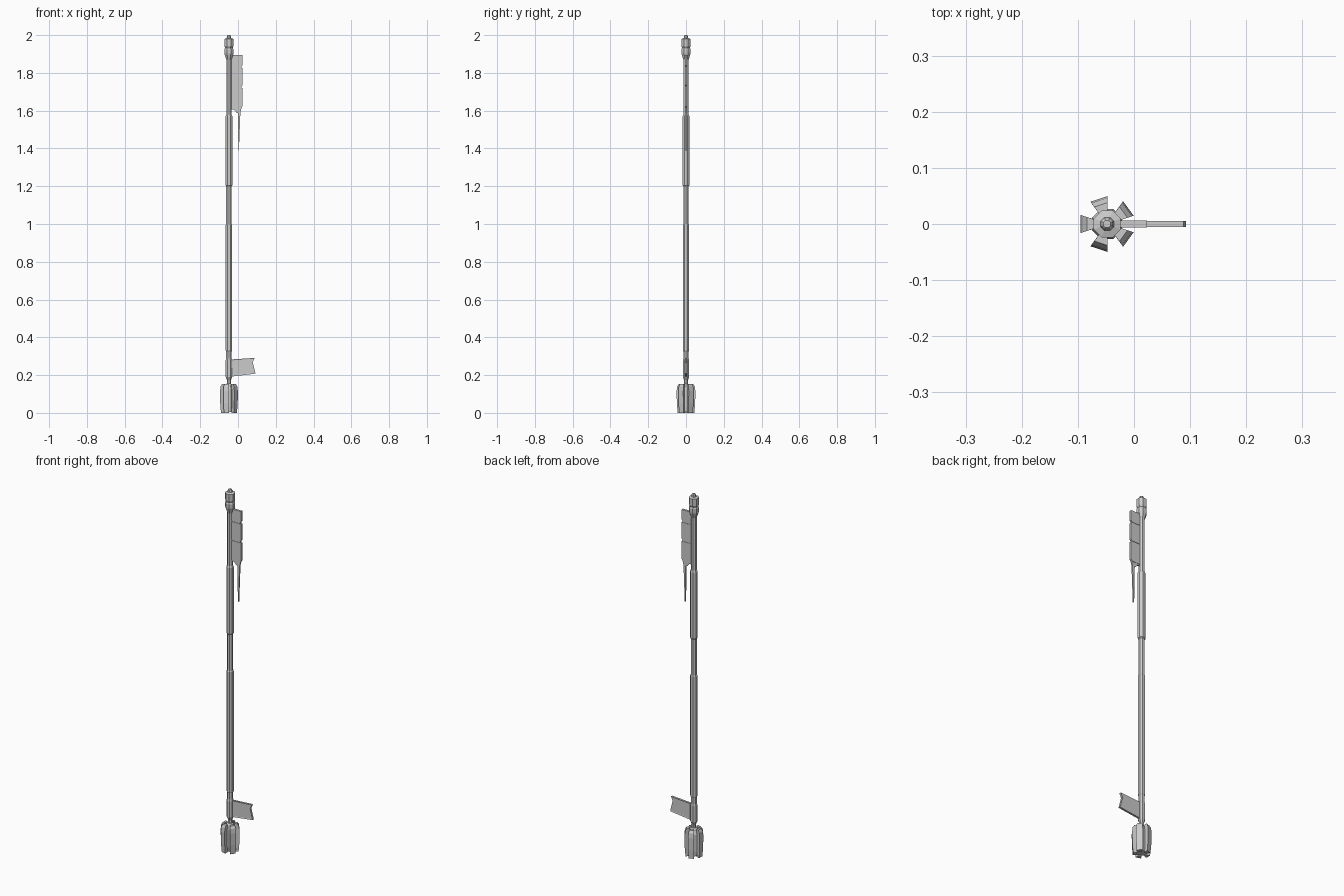
import bpy, bmesh
from math import cos, sin, pi, radians
from mathutils import Matrix

if "Cube" in bpy.data.objects:
    bpy.data.objects.remove(bpy.data.objects["Cube"])

AX = -0.048  # x position of the shaft axis


def finish(bm, name):
    bmesh.ops.recalc_face_normals(bm, faces=bm.faces)
    me = bpy.data.meshes.new(name)
    bm.to_mesh(me)
    bm.free()
    ob = bpy.data.objects.new(name, me)
    bpy.context.collection.objects.link(ob)
    return ob


def lathe(name, profile, sides=8):
    """Faceted turned part from (radius, z) pairs."""
    bm = bmesh.new()
    rings = []
    for r, z in profile:
        rings.append([bm.verts.new((AX + r * cos(2 * pi * (i + .5) / sides),
                                    r * sin(2 * pi * (i + .5) / sides), z))
                      for i in range(sides)])
    for a, b in zip(rings, rings[1:]):
        for i in range(sides):
            j = (i + 1) % sides
            bm.faces.new((a[i], a[j], b[j], b[i]))
    bm.faces.new(rings[0])
    bm.faces.new(rings[-1])
    return finish(bm, name)


def plate(name, outline, half, inset=0, depth=0):
    """Flat plate from an (x, z) outline, optionally with inset side panels."""
    bm = bmesh.new()
    a = [bm.verts.new((x, -half, z)) for x, z in outline]
    b = [bm.verts.new((x, half, z)) for x, z in outline]
    caps = [bm.faces.new(a), bm.faces.new(b)]
    n = len(outline)
    for i in range(n):
        bm.faces.new((a[i], a[(i + 1) % n], b[(i + 1) % n], b[i]))
    bmesh.ops.recalc_face_normals(bm, faces=bm.faces)
    if inset:
        for f in caps:
            bmesh.ops.inset_region(bm, faces=[f], thickness=inset, depth=depth)
    return finish(bm, name)


# Shaft with its stepped grip sleeves
lathe("shaft", [(.012, .13), (.012, .175), (.0185, .19), (.0185, .28),
                (.0155, .29), (.0155, .325), (.0185, .33), (.0185, .995),
                (.0155, 1.0), (.0155, 1.2), (.0195, 1.205), (.0195, 1.57),
                (.015, 1.58), (.015, 1.88)])

# Top collar and cap
lathe("top_collar", [(.015, 1.87), (.025, 1.898), (.026, 1.905), (.026, 1.925),
                     (.021, 1.935)])
lathe("top_cap", [(.021, 1.93), (.026, 1.942), (.026, 1.98), (.013, 1.984),
                  (.011, 1.995), (.007, 2.0)])

# Mace head core
lathe("head_core", [(.026, .005), (.029, .03), (.029, .125), (.02, .148),
                    (.012, .155)])

# Five flanges that widen outwards
flange_rows = [(.042, .0), (.046, .05), (.047, .115), (.044, .14), (.036, .153)]
for k in range(5):
    bm = bmesh.new()
    rows = []
    for r, z in flange_rows:
        w = .016 * (r / .047)
        rows.append([bm.verts.new(p) for p in ((.022, -.008, z), (r, -w, z),
                                               (r, w, z), (.022, .008, z))])
    for a, b in zip(rows, rows[1:]):
        for i in range(4):
            j = (i + 1) % 4
            bm.faces.new((a[i], a[j], b[j], b[i]))
    bm.faces.new(rows[0])
    bm.faces.new(rows[-1])
    bm.transform(Matrix.Translation((AX, 0, 0)) @
                 Matrix.Rotation(radians(36 + 72 * k), 4, 'Z'))
    finish(bm, f"flange_{k + 1}")

# Upper blade: thin core with three raised segments
plate("blade_core", [(-.036, 1.895), (.019, 1.89), (.019, 1.615), (.012, 1.588),
                     (-.006, 1.588), (-.022, 1.605), (-.036, 1.605)], .004)
for i, (lo, hi) in enumerate([(1.612, 1.72), (1.725, 1.825), (1.83, 1.895)]):
    plate(f"blade_segment_{i + 1}", [(-.036, lo), (.016, lo), (.023, lo + .01),
                                     (.023, hi), (-.036, hi)], .006)

# Spike hanging below the blade
plate("blade_spike", [(-.001, 1.6), (.013, 1.6), (.008, 1.47), (.005, 1.39),
                      (.002, 1.39), (.001, 1.47)], .004)

# Lower fin with notched corner and recessed sides
plate("lower_fin", [(-.036, .283), (.088, .291), (.078, .268), (.093, .208),
                    (-.036, .192)], .0055, .008, -.0015)
